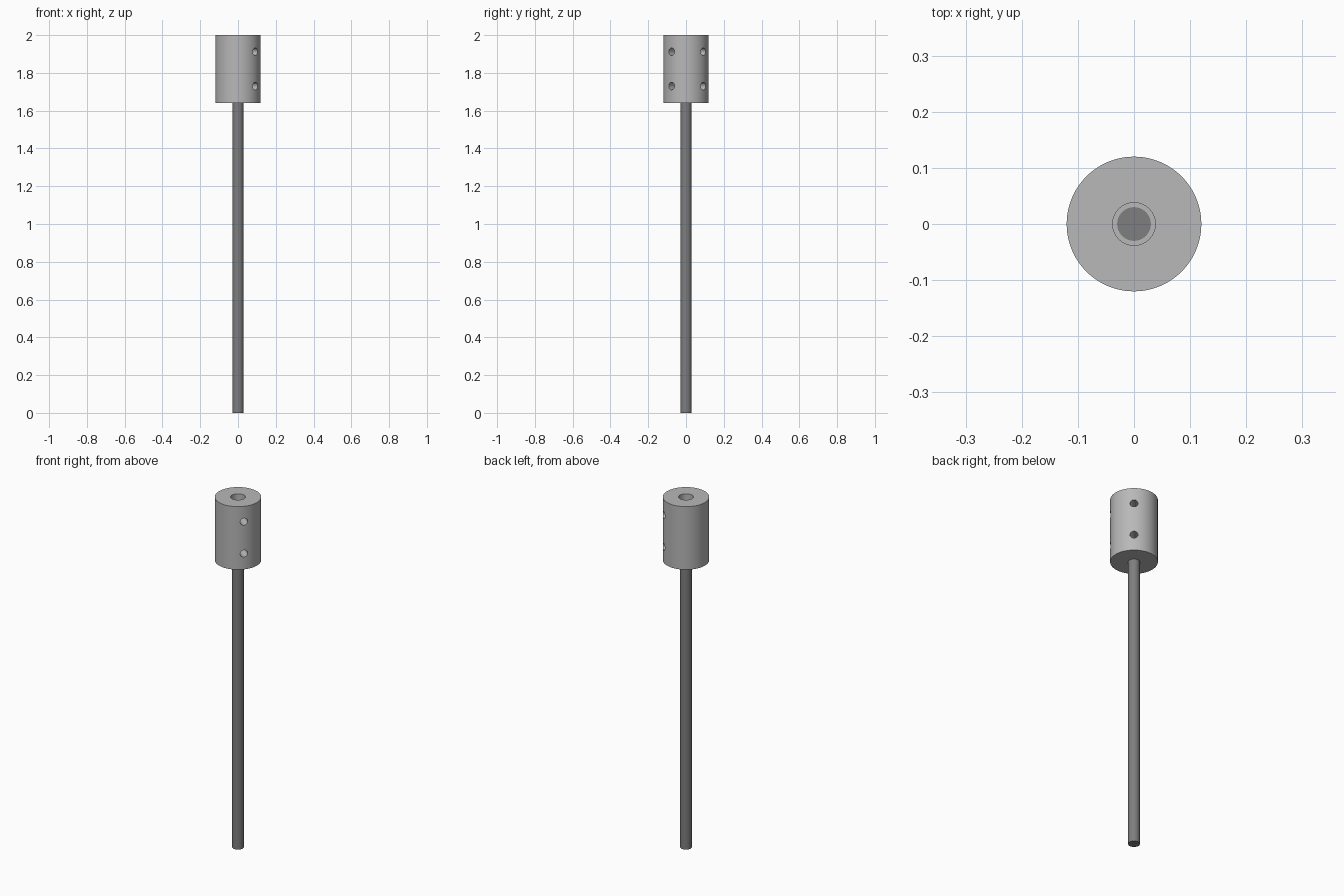
import bpy
import bmesh
import math
from mathutils import Matrix, Vector

cube = bpy.data.objects.get("Cube")
if cube:
    bpy.data.objects.remove(cube, do_unlink=True)

TOP, BASE, STEP = 2.0, 1.64, 1.82
OUTER, BORE, ROD = 0.12, 0.038, 0.03


def material(name, value):
    mat = bpy.data.materials.new(name)
    mat.use_nodes = True
    colour = (value, value, value, 1)
    mat.diffuse_color = colour
    mat.node_tree.nodes["Principled BSDF"].inputs["Base Color"].default_value = colour
    return mat


def add_object(name, bm, mat=None):
    bmesh.ops.recalc_face_normals(bm, faces=bm.faces)
    mesh = bpy.data.meshes.new(name)
    bm.to_mesh(mesh)
    bm.free()
    obj = bpy.data.objects.new(name, mesh)
    bpy.context.collection.objects.link(obj)
    if mat:
        mesh.materials.append(mat)
    return obj


def cylinder(bm, radius, start, end, segments):
    """Capped cylinder between two points."""
    axis = Vector(end) - Vector(start)
    turn = axis.to_track_quat('Z', 'Y').to_matrix().to_4x4()
    place = Matrix.Translation((Vector(start) + Vector(end)) / 2) @ turn
    bmesh.ops.create_cone(bm, cap_ends=True, segments=segments, radius1=radius,
                          radius2=radius, depth=axis.length, matrix=place)


def lathe(bm, profile, segments):
    """Closed (radius, height) profile revolved about z."""
    verts = [bm.verts.new((r, 0, z)) for r, z in profile]
    edges = [bm.edges.new((v, verts[i - 1])) for i, v in enumerate(verts)]
    bmesh.ops.spin(bm, geom=verts + edges, axis=(0, 0, 1), cent=(0, 0, 0),
                   angle=math.tau, steps=segments)
    bmesh.ops.remove_doubles(bm, verts=bm.verts, dist=1e-5)


def activate(obj):
    bpy.ops.object.select_all(action='DESELECT')
    obj.select_set(True)
    bpy.context.view_layer.objects.active = obj


light_grey = material("light grey metal", 0.48)
dark_grey = material("dark grey metal", 0.21)

# Shaft, ending at the step inside the coupler
bm = bmesh.new()
cylinder(bm, ROD, (0, 0, 0), (0, 0, STEP), 48)
shaft = add_object("shaft", bm, dark_grey)

# Coupler sleeve with a stepped bore
bm = bmesh.new()
lathe(bm, [(ROD, BASE), (OUTER, BASE), (OUTER, TOP),
           (BORE, TOP), (BORE, STEP), (ROD, STEP)], 96)
coupler = add_object("coupler", bm, light_grey)

# Set screw holes: two columns a quarter turn apart
bm = bmesh.new()
for angle in (-40, 50):
    out = Vector((math.cos(math.radians(angle)), math.sin(math.radians(angle)), 0))
    for z in (1.73, 1.912):
        height = Vector((0, 0, z))
        cylinder(bm, 0.02, out * 0.01 + height, out * 0.15 + height, 32)
drills = add_object("screw_hole_drills", bm)
drills.hide_render = True

activate(coupler)
cut = coupler.modifiers.new("screw holes", 'BOOLEAN')
cut.operation = 'DIFFERENCE'
cut.solver = 'EXACT'
cut.object = drills
bpy.ops.object.modifier_apply(modifier=cut.name)
bpy.data.objects.remove(drills, do_unlink=True)

for part in (shaft, coupler):
    activate(part)
    bpy.ops.object.shade_smooth_by_angle(angle=math.radians(30))
